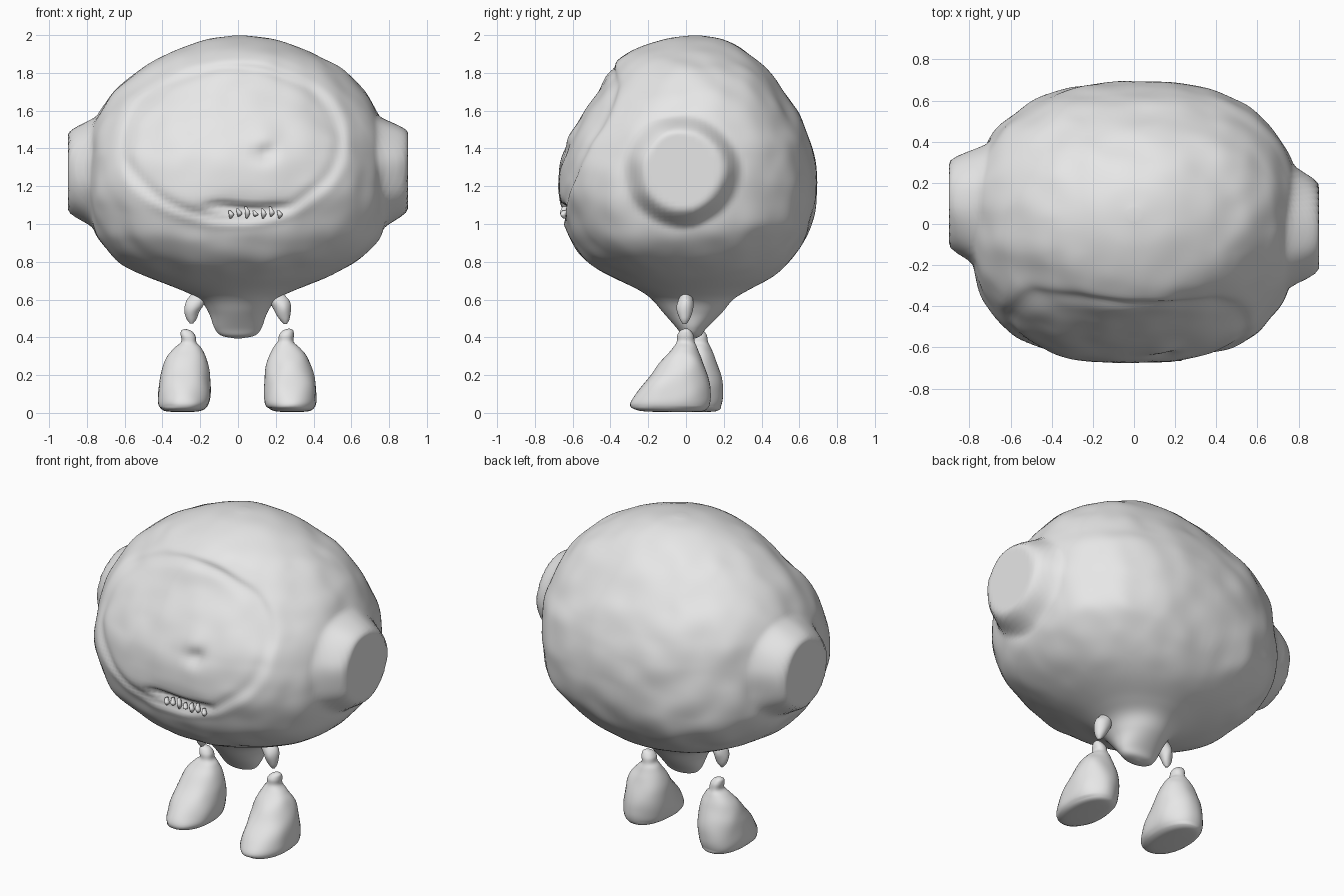
import bpy, bmesh, math
from mathutils import Vector, noise

clay = bpy.data.materials.new("grey clay")
clay.diffuse_color = (0.8, 0.8, 0.8, 1)


def smooth_rows(rows, steps):
    """Catmull-Rom interpolation through profile rows."""
    out = []
    for i in range(len(rows) - 1):
        p = [Vector(rows[max(0, min(len(rows) - 1, i + k))]) for k in (-1, 0, 1, 2)]
        for s in range(steps):
            t = s / steps
            out.append(0.5 * (2 * p[1] + (p[2] - p[0]) * t
                              + (2 * p[0] - 5 * p[1] + 4 * p[2] - p[3]) * t * t
                              + (3 * p[1] - p[0] - 3 * p[2] + p[3]) * t ** 3))
    return out + [Vector(rows[-1])]


def skin(name, rings):
    """Joins rings of points into one smooth closed surface."""
    bm = bmesh.new()
    loops = [[bm.verts.new(p) for p in r] for r in rings]
    n = len(loops[0])
    for a, b in zip(loops, loops[1:]):
        for j in range(n):
            k = (j + 1) % n
            bm.faces.new((a[j], a[k], b[k], b[j]))
    bm.faces.new(loops[0][::-1])
    bm.faces.new(loops[-1])
    bmesh.ops.recalc_face_normals(bm, faces=bm.faces)
    for f in bm.faces:
        f.smooth = True
    me = bpy.data.meshes.new(name)
    bm.to_mesh(me)
    bm.free()
    me.materials.append(clay)
    ob = bpy.data.objects.new(name, me)
    bpy.context.collection.objects.link(ob)
    return ob


def loft(name, rows, n, steps, power=lambda z: 2.0, shape=lambda p: p):
    """Rows are (z, x centre, x radius, y front, y back)."""
    a = smooth_rows([r[:3] for r in rows], steps)
    b = smooth_rows([r[2:] for r in rows], steps)
    rings = []
    for (z, xc, rx), (_, f, k) in zip(a, b):
        e = 2 / power(z)
        ring = []
        for j in range(n):
            t = 2 * math.pi * (j + 0.5) / n
            c, s = math.cos(t), math.sin(t)
            x = xc + rx * math.copysign(abs(c) ** e, c)
            y = (f + k) / 2 + (k - f) / 2 * math.copysign(abs(s) ** e, s)
            ring.append(shape(Vector((x, y, z))))
        rings.append(ring)
    return skin(name, rings)


def bump(d, w):
    return math.exp(-(d / w) ** 2)


def fade(v, lo, hi):
    t = max(0.0, min(1.0, (v - lo) / (hi - lo)))
    return t * t * (3 - 2 * t)


def lumps(p, size, amount):
    return p + noise.noise_vector(p * size) * amount


def head_shape(p):
    k = fade(p.z, 0.6, 0.9) * (1 - 0.7 * fade(p.z, 1.85, 1.98))
    q = lumps(lumps(p, 2.6, 0.016 * k), 6.5, 0.011 * k)
    # round ears pulled out of the sides; the left one sits further back
    if abs(p.x) > 0.4:
        side = math.copysign(1, p.x)
        yc = -0.02 if side > 0 else 0.1
        d = math.hypot(p.y - yc, p.z - 1.28)
        q.x += (side * 0.9 - q.x) * (1 - fade(d, 0.2, 0.31))
    if p.y < -0.1 and p.z > 0.9:
        # face disc with a faint rim
        d = math.hypot((p.x + 0.03) / 0.6, (p.z - 1.43) / 0.42)
        q.y -= 0.006 * bump(d - 1.03, 0.06)
        q.y += 0.012 * bump(d - 0.94, 0.06)
        # eye hollow and brow swelling
        q.y += 0.03 * bump(math.hypot(p.x - 0.14, p.z - 1.38), 0.05)
        q.y -= 0.015 * bump(math.hypot(p.x - 0.12, p.z - 1.46), 0.06)
        # mouth slot
        u = (p.x - 0.04) / 0.24
        if abs(u) < 1:
            q.y += 0.05 * bump(p.z - 1.085 - 0.02 * u * u, 0.02) * (1 - u * u)
    return q


# Head with its tapering neck stub
head = [(0.395, 0, 0.02, 0.01, 0.05), (0.41, 0, 0.09, -0.02, 0.08),
        (0.45, 0, 0.125, -0.05, 0.11), (0.53, 0, 0.155, -0.12, 0.19),
        (0.60, 0, 0.205, -0.18, 0.25), (0.65, 0, 0.30, -0.25, 0.33),
        (0.72, 0, 0.48, -0.39, 0.46), (0.80, 0, 0.63, -0.52, 0.55),
        (0.90, 0, 0.73, -0.60, 0.62), (1.0, 0, 0.775, -0.64, 0.665),
        (1.14, 0, 0.80, -0.675, 0.69), (1.28, 0, 0.805, -0.67, 0.69),
        (1.4, 0, 0.795, -0.63, 0.667), (1.5, 0, 0.775, -0.58, 0.632),
        (1.6, 0, 0.73, -0.525, 0.583), (1.7, 0.01, 0.66, -0.465, 0.52),
        (1.8, 0.02, 0.555, -0.405, 0.445), (1.88, 0.02, 0.425, -0.34, 0.36),
        (1.94, 0.015, 0.29, -0.23, 0.28), (1.98, 0.01, 0.17, -0.11, 0.19),
        (2.0, 0, 0.03, 0.02, 0.08)]
loft("head", head, 176, 7,
     lambda z: 2.05 + 0.45 * fade(z, 0.7, 1.0) * (1 - fade(z, 1.4, 1.85)), head_shape)

# Ragged teeth in the mouth
for i in range(7):
    x = -0.04 + i * 0.043
    h = 0.012 + 0.01 * (i % 3)
    loft("tooth", [(1.03 + 0.01 * (i % 2), x, 0.005, -0.65, -0.635),
                   (1.045 + h / 2, x + 0.005, 0.015, -0.668, -0.635),
                   (1.06 + h, x - 0.006, 0.006, -0.655, -0.625)], 8, 3)

# Pear shaped feet with knotted tops, and stubs under the head
foot = [(0.005, 0.285, 0.05, -0.15, 0.05), (0.012, 0.285, 0.10, -0.25, 0.10),
        (0.04, 0.28, 0.13, -0.295, 0.122), (0.10, 0.277, 0.138, -0.265, 0.127),
        (0.20, 0.272, 0.13, -0.185, 0.115), (0.29, 0.265, 0.105, -0.115, 0.085),
        (0.345, 0.258, 0.07, -0.07, 0.06), (0.375, 0.255, 0.042, -0.05, 0.045),
        (0.41, 0.257, 0.04, -0.045, 0.04), (0.435, 0.262, 0.03, -0.03, 0.025),
        (0.445, 0.265, 0.008, -0.01, 0.008)]
stub = [(0.475, 0.25, 0.008, -0.015, 0.005), (0.50, 0.247, 0.028, -0.035, 0.02),
        (0.545, 0.24, 0.045, -0.048, 0.035), (0.59, 0.225, 0.052, -0.045, 0.035),
        (0.625, 0.21, 0.04, -0.03, 0.025), (0.66, 0.20, 0.015, -0.01, 0.01)]
for side, name, back in ((-1, "left", 0.07), (1, "right", 0.0)):
    loft(name + "_foot", [(z, side * (x + (0.008 if side < 0 else 0)), r, f + back, k + back)
                          for z, x, r, f, k in foot], 40, 5, lambda z: 2.2,
         lambda p: lumps(p, 9, 0.008) if p.z > 0.03 else p)
    loft(name + "_stub", [(z, side * x, r, f, k) for z, x, r, f, k in stub], 24, 4,
         shape=lambda p: lumps(p, 14, 0.008))
